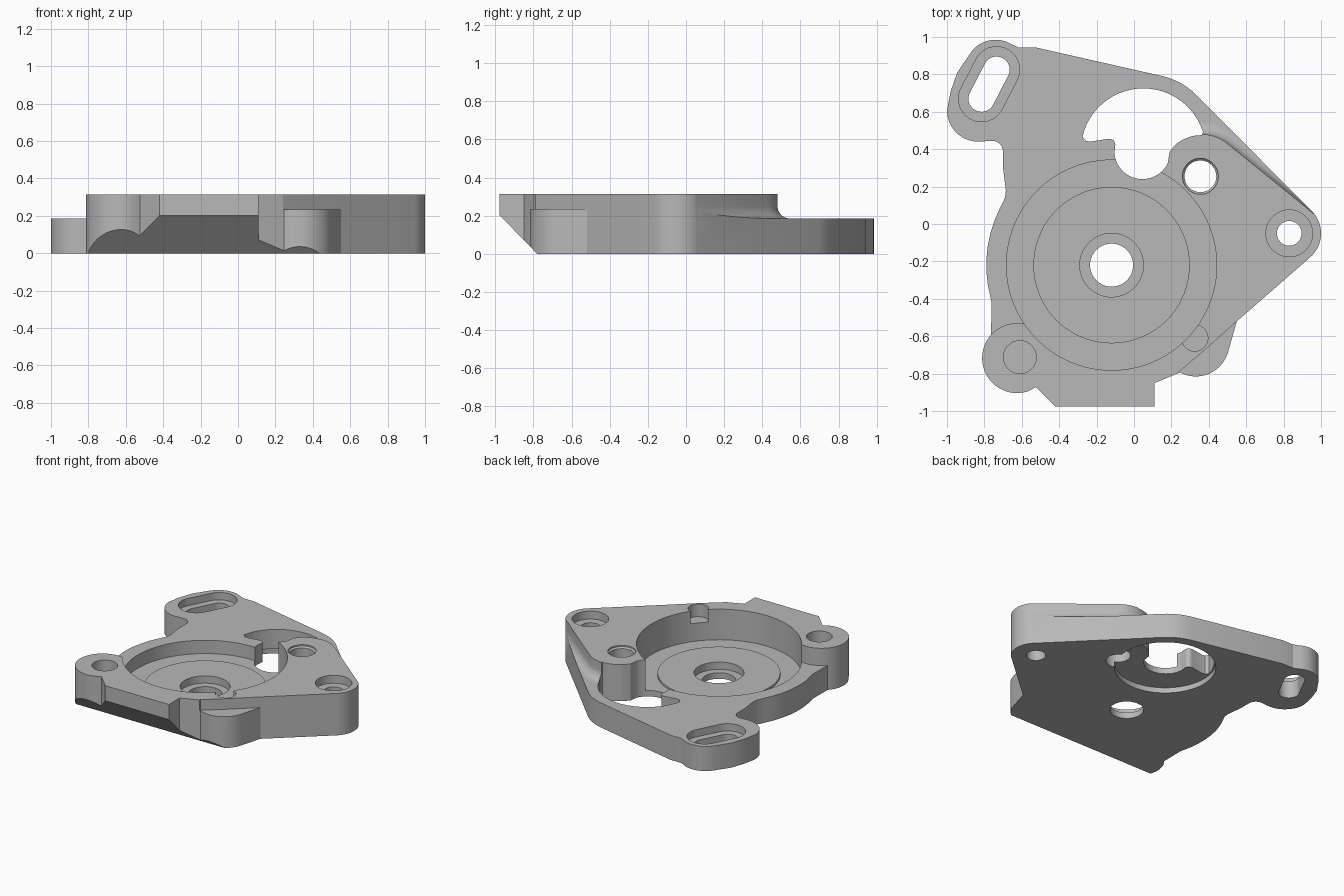
import bpy, bmesh
from math import sin, cos, radians, pi, ceil

if "Cube" in bpy.data.objects:
    bpy.data.objects.remove(bpy.data.objects["Cube"], do_unlink=True)

TOP, LOW, PAD = 0.315, 0.185, 0.235   # heights of the three deck levels
OVER = 0.6                            # cutters reach past the top
UNDER = -0.1                          # and below the bottom

metal = bpy.data.materials.new("cast_metal_grey")
metal.use_nodes = True
metal.diffuse_color = (0.48, 0.48, 0.48, 1)
metal.node_tree.nodes["Principled BSDF"].inputs["Base Color"].default_value = (0.48, 0.48, 0.48, 1)


def arc(x, y, r, start, end):
    """Points of an arc, angles in degrees."""
    n = max(2, ceil(abs(end - start) / 6))
    angles = [radians(start + (end - start) * i / n) for i in range(n + 1)]
    return [(x + r * cos(a), y + r * sin(a)) for a in angles]


def finish(name, bm):
    bmesh.ops.recalc_face_normals(bm, faces=bm.faces)
    mesh = bpy.data.meshes.new(name)
    bm.to_mesh(mesh)
    bm.free()
    ob = bpy.data.objects.new(name, mesh)
    bpy.context.collection.objects.link(ob)
    mesh.materials.append(metal)
    return ob


def prism(name, points, z0, z1, fillet_path=(), fillet=0.0):
    """Extruded outline; bottom edges along fillet_path are rounded."""
    bm = bmesh.new()
    bottom = [bm.verts.new((x, y, z0)) for x, y in points]
    face = bm.faces.new(bottom)
    made = bmesh.ops.extrude_face_region(bm, geom=[face], use_keep_orig=True)
    for v in made["geom"]:
        if isinstance(v, bmesh.types.BMVert):
            v.co.z = z1
    bmesh.ops.recalc_face_normals(bm, faces=bm.faces)
    if fillet_path:
        chosen = {v for v, p in zip(bottom, points) if p in fillet_path}
        edges = [e for e in bm.edges if all(v in chosen for v in e.verts)]
        bmesh.ops.bevel(bm, geom=edges, offset=fillet, segments=6,
                        profile=0.5, affect='EDGES', clamp_overlap=False)
    return finish(name, bm)


def turned(name, x, y, profile, sides=64):
    """Solid of revolution from (radius, height) pairs, capped at both ends."""
    bm = bmesh.new()
    rings = [[bm.verts.new((x + r * cos(2 * pi * i / sides),
                            y + r * sin(2 * pi * i / sides), z))
              for i in range(sides)] for r, z in profile]
    for a, b in zip(rings, rings[1:]):
        for i in range(sides):
            j = (i + 1) % sides
            bm.faces.new((a[i], a[j], b[j], b[i]))
    bm.faces.new(rings[0])
    bm.faces.new(rings[-1])
    return finish(name, bm)


def capsule(name, r, z0, z1):
    """Slot cutter between the two slot centres."""
    pts = arc(-0.735, 0.825, r, -27, 153) + arc(-0.815, 0.67, r, 153, 333)
    return prism(name, pts, z0, z1)


# Full outline of the casting, clockwise from the front foot
outline = [(0.11, -0.85), (0.11, -0.977), (-0.42, -0.977), (-0.525, -0.872)]
outline += arc(-0.625, -0.717, 0.187, -72, -222)
outline += [(-0.762, -0.42)]
outline += arc(-0.12, -0.22, 0.67, -165, -207)
outline += [(-0.69, 0.14), (-0.685, 0.18), (-0.70, 0.30)]
outline += arc(-0.76, 0.385, 0.06, 0, 90)
outline += arc(-0.832, 0.608, 0.168, -90, -180)
outline += [(-0.98, 0.71), (-0.945, 0.81)]
outline += arc(-0.74, 0.822, 0.163, 150, 60)
outline += [(-0.62, 0.945), (-0.53, 0.945)]
outline += arc(0.07, 0.43, 0.37, 77, 45)
outline += arc(0.83, -0.05, 0.17, 40, -48)
outline += [(0.55, -0.52)]
outline += arc(0.33, -0.635, 0.18, -15, -118)
body = prism("mounting_plate", outline, 0, TOP)

# Lower deck around the back and left, with a rounded foot at the raised boss
step_edge = [(1.35, -0.26)] + arc(0.36, 0.26, 0.22, 51, 186)
lower_deck = (step_edge + [(0.05, -0.1), (-0.42, -0.5)]
              + arc(-0.625, -0.717, 0.187, 55, 139)
              + [(-1.3, -0.5), (-1.3, 1.3), (1.35, 1.3)])

# Through window beside the boss
window = arc(0.05, 0.39, 0.335, 18, 160)
window += [(-0.275, 0.465), (-0.258, 0.445), (-0.235, 0.44), (-0.14, 0.455)]
window += arc(-0.13, 0.425, 0.03, 80, 0)
window += arc(0.045, 0.39, 0.15, 184, 335)
window += [(0.19, 0.385)]
window += arc(0.36, 0.26, 0.215, 130, 89)

# Top of the low pad at the front
pad_top = [(0.55, -0.52), (0.36, -0.69), (0.24, -0.79), (0.2, -1.2), (0.8, -1.2), (0.8, -0.62)]

cutters = [
    prism("lower_deck_cutter", lower_deck, LOW, OVER, step_edge, 0.065),
    prism("pad_cutter", pad_top, PAD, OVER),
    # Stepped round well with the shaft hole
    turned("well_cutter", -0.12, -0.22,
           [(0.115, UNDER), (0.115, 0.045), (0.17, 0.045), (0.17, 0.10), (0.418, 0.10),
            (0.418, 0.085), (0.562, 0.085), (0.562, OVER)], 96),
    prism("window_cutter", window, UNDER, OVER),
    turned("underside_recess_cutter", 0.05, 0.39, [(0.345, UNDER), (0.345, 0.04)]),
    # Bolt holes
    turned("boss_hole_cutter", 0.355, 0.255,
           [(0.085, UNDER), (0.085, 0.295), (0.096, 0.305), (0.096, OVER)], 40),
    turned("tip_hole_cutter", 0.83, -0.05,
           [(0.066, UNDER), (0.066, 0.255), (0.125, 0.255), (0.125, OVER)], 40),
    turned("blind_hole_cutter", -0.61, -0.712, [(0.088, 0.2), (0.088, OVER)], 40),
    turned("notch_cutter", 0.325, -0.61, [(0.07, 0.22), (0.07, OVER)], 40),
    capsule("slot_cutter", 0.07, UNDER, OVER),
    capsule("slot_counterbore_cutter", 0.123, 0.13, OVER),
]

# Sloping cut under the front edge
bm = bmesh.new()
ends = [[bm.verts.new((x, y, z)) for y, z in ((-0.75, -0.031), (-1.15, 0.379), (-1.15, -0.031))]
        for x in (-1.5, 1.5)]
for end in ends:
    bm.faces.new(end)
for i in range(3):
    j = (i + 1) % 3
    bm.faces.new((ends[0][i], ends[0][j], ends[1][j], ends[1][i]))
cutters.append(finish("front_slope_cutter", bm))

# Apply the cuts
for cutter in cutters:
    cutter.hide_render = True
    mod = body.modifiers.new(cutter.name, 'BOOLEAN')
    mod.operation = 'DIFFERENCE'
    mod.solver = 'EXACT'
    mod.object = cutter
bpy.context.view_layer.update()
result = bpy.data.meshes.new_from_object(body.evaluated_get(bpy.context.evaluated_depsgraph_get()))
body.modifiers.clear()
body.data = result
result.materials.clear()
result.materials.append(metal)
for cutter in cutters:
    bpy.data.objects.remove(cutter, do_unlink=True)

bpy.ops.object.select_all(action='DESELECT')
body.select_set(True)
bpy.context.view_layer.objects.active = body
bpy.ops.object.shade_smooth_by_angle(angle=radians(25))
